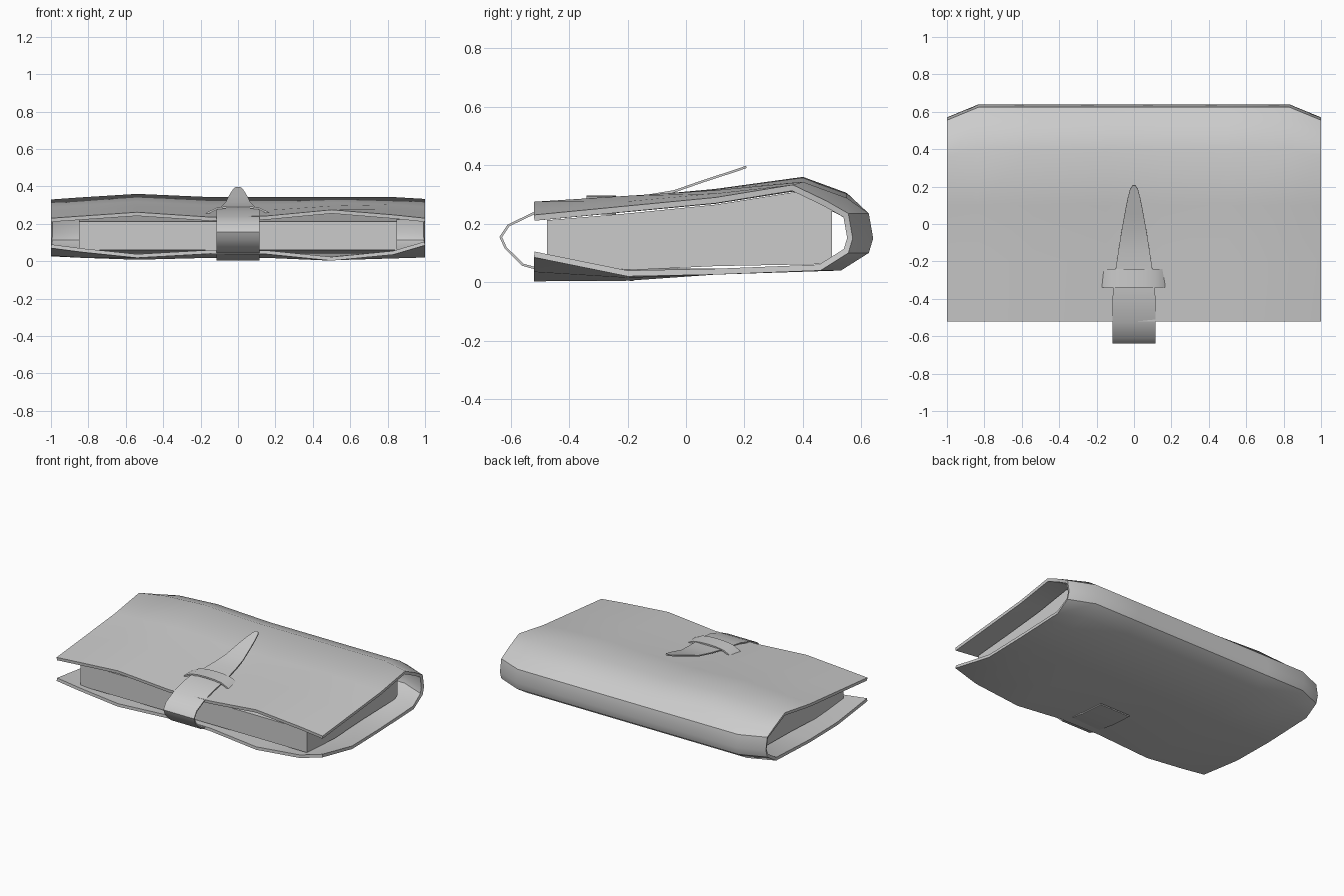
import bpy
import math

if "Cube" in bpy.data.objects:
    bpy.data.objects.remove(bpy.data.objects["Cube"])


def finish(ob, thickness=0.0, angle=35):
    # turn a sheet into a solid and shade it
    bpy.ops.object.select_all(action='DESELECT')
    ob.select_set(True)
    bpy.context.view_layer.objects.active = ob
    if thickness:
        mod = ob.modifiers.new("thickness", 'SOLIDIFY')
        mod.thickness = thickness
        mod.offset = -1
        mod.use_even_offset = True
        bpy.ops.object.modifier_apply(modifier=mod.name)
    bpy.ops.object.shade_smooth_by_angle(angle=math.radians(angle))


def make(name, verts, faces):
    me = bpy.data.meshes.new(name)
    me.from_pydata(verts, [], faces)
    me.update()
    ob = bpy.data.objects.new(name, me)
    bpy.context.collection.objects.link(ob)
    return ob


def sheet(name, rows, thickness):
    # rows of equal length, running along +x, each row going front to back
    n = len(rows[0])
    verts = [p for r in rows for p in r]
    faces = [(i * n + j, (i + 1) * n + j, (i + 1) * n + j + 1, i * n + j + 1)
             for i in range(len(rows) - 1) for j in range(n - 1)]
    ob = make(name, verts, faces)
    finish(ob, thickness)
    return ob


# Cover: wavy wrap-around leather
# x, front top z, ridge z, spine inset, underside z, front bottom z
stations = [
    (-1.00, .230, .330, .07, .030, .070),
    (-0.83, .242, .342, .00, .018, .048),
    (-0.54, .262, .360, .00, .008, .018),
    (-0.15, .236, .343, .00, .018, .040),
    (0.15, .242, .343, .00, .018, .038),
    (0.50, .275, .343, .00, .005, .003),
    (0.83, .248, .343, .00, .015, .035),
    (1.00, .230, .333, .07, .020, .085),
]
rows = []
for x, a, p, d, m, b in stations:
    prof = [(-.52, a), (-.2, a + (p - a) * .3), (.1, a + (p - a) * .58),
            (.4 - d * .5, p), (.55 - d, p - .055), (.625 - d, .235),
            (.64 - d, .15), (.625 - d, .1), (.53 - d, .04),
            (.1, .026), (-.2, m), (-.52, b)]
    rows.append([(x, y, z) for y, z in prof])
sheet("cover", rows, 0.02)

# Page block
prof = [(-.475, .06), (-.18, .042), (.1, .055), (.47, .062), (.5, .08), (.5, .265),
        (.37, .308), (.1, .265), (-.2, .235), (-.475, .212)]
n = len(prof)
verts = [(x, y, z) for x in (-.85, .85) for y, z in prof]
faces = [tuple(reversed(range(n))), tuple(range(n, 2 * n))]
faces += [(i, (i + 1) % n, n + (i + 1) % n, n + i) for i in range(n)]
pages = make("pages", verts, faces)
finish(pages, angle=20)

# Strap: under the cover, round the opening, over the top to a tapered tip
path = [(-.18, .004, .115), (-.35, .016, .115), (-.52, .045, .115), (-.56, .056, .115),
        (-.62, .115, .115), (-.638, .155, .115), (-.61, .197, .115),
        (-.525, .238, .115), (-.42, .268, .115), (-.34, .280, .112),
        (-.24, .286, .098), (-.14, .298, .083), (-.04, .315, .067),
        (.06, .350, .049), (.14, .376, .033), (.185, .391, .021), (.205, .398, .008)]
rows = [[(s * w, y, z) for y, z, w in path] for s in (-1, -.33, .33, 1)]
sheet("strap", rows, 0.008)

# Keeper loop arched over the strap
arch = [(-.19, .238), (-.165, .262), (-.115, .286), (-.06, .294), (0, .296),
        (.06, .294), (.115, .286), (.165, .262), (.19, .238)]
rows = [[(x, y, z) for y in (-.34, -.24)] for x, z in arch]
sheet("strap_loop", rows, 0.01)
